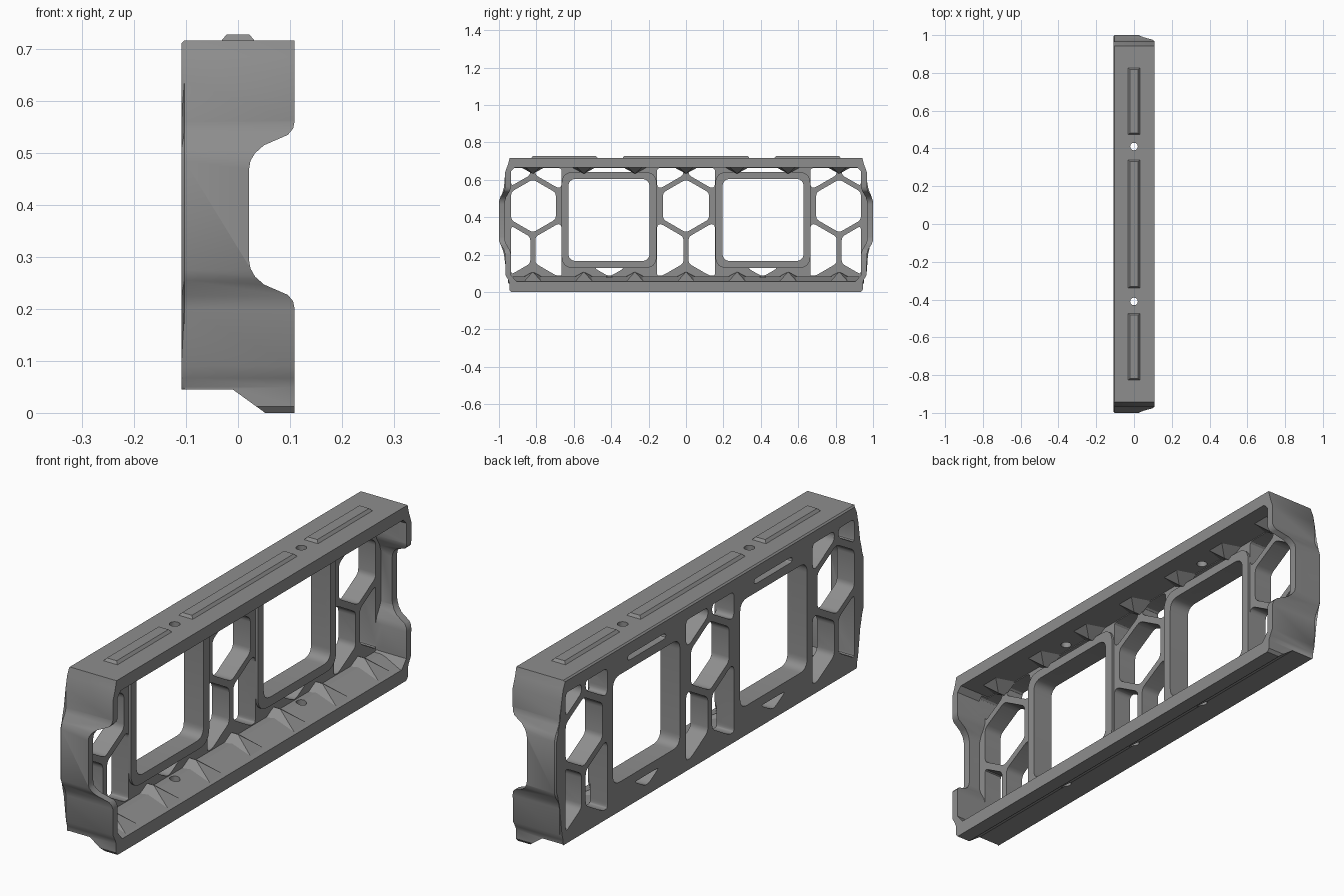
import bpy, bmesh, math
from mathutils import Vector

if "Cube" in bpy.data.objects:
    bpy.data.objects.remove(bpy.data.objects["Cube"])

grey = bpy.data.materials.new("grey")
grey.diffuse_color = (0.27, 0.27, 0.27, 1)
grey.use_nodes = True
grey.node_tree.nodes["Principled BSDF"].inputs["Base Color"].default_value = grey.diffuse_color
XB, XF, WEB = -0.109, 0.109, -0.03      # back face, front face, web front
PITCH = 0.273                           # honeycomb spacing


def add(name, bm):
    bmesh.ops.recalc_face_normals(bm, faces=bm.faces)
    me = bpy.data.meshes.new(name)
    bm.to_mesh(me)
    bm.free()
    ob = bpy.data.objects.new(name, me)
    bpy.context.collection.objects.link(ob)
    me.materials.append(grey)
    return ob


def prism(bm, pts, axis, a, b):
    """Extrude a 2D outline along x (points are y,z), y (x,z) or z (x,y)."""
    place = {'x': lambda p, t: (t, p[0], p[1]),
             'y': lambda p, t: (p[0], t, p[1]),
             'z': lambda p, t: (p[0], p[1], t)}[axis]
    lo = [bm.verts.new(place(p, a)) for p in pts]
    hi = [bm.verts.new(place(p, b)) for p in pts]
    caps = [bm.faces.new(lo), bm.faces.new(hi)]
    n = len(pts)
    for i in range(n):
        bm.faces.new((lo[i], lo[(i + 1) % n], hi[(i + 1) % n], hi[i]))
    return caps


def solid(name, pts, axis, a, b):
    bm = bmesh.new()
    prism(bm, pts, axis, a, b)
    return add(name, bm)


def mirrored(half):
    return half + [(-y, z) for y, z in reversed(half)]


def rounded(pts, r, steps=3):
    """Round the corners of a convex outline."""
    out, n = [], len(pts)
    for i in range(n):
        p = Vector(pts[i])
        d0, d1 = Vector(pts[i - 1]) - p, Vector(pts[(i + 1) % n]) - p
        a = p + d0.normalized() * min(r, d0.length * 0.45)
        b = p + d1.normalized() * min(r, d1.length * 0.45)
        for k in range(steps + 1):
            t = k / steps
            q = a * (1 - t) ** 2 + p * 2 * t * (1 - t) + b * t * t
            out.append((q.x, q.y))
    return out


def rect(cy, cz, hy, hz):
    return [(cy - hy, cz - hz), (cy + hy, cz - hz), (cy + hy, cz + hz), (cy - hy, cz + hz)]


def clip(pts, axis, limit, sign):
    """Keep the part of an outline where sign * coordinate < sign * limit."""
    out = []
    for p, q in zip(pts, pts[1:] + pts[:1]):
        dp, dq = sign * (limit - p[axis]), sign * (limit - q[axis])
        if dp > 0:
            out.append(p)
        if dp * dq < 0:
            t = dp / (dp - dq)
            out.append((p[0] + (q[0] - p[0]) * t, p[1] + (q[1] - p[1]) * t))
    return out


def cut(ob, cutters):
    for c in cutters:
        m = ob.modifiers.new("cut", 'BOOLEAN')
        m.object, m.solver = c, 'EXACT'
    bpy.context.view_layer.update()
    me = bpy.data.meshes.new_from_object(ob.evaluated_get(bpy.context.evaluated_depsgraph_get()))
    ob.modifiers.clear()
    ob.data = me


def smooth(ob):
    bpy.ops.object.select_all(action='DESELECT')
    ob.select_set(True)
    bpy.context.view_layer.objects.active = ob
    bpy.ops.object.shade_smooth_by_angle(angle=math.radians(32))


# Frame block with bulged ends and a small chamfer round the back
outer = [(0.935, 0), (0.945, 0.012), (0.945, 0.05), (0.952, 0.067), (0.965, 0.09),
         (0.967, 0.2), (0.973, 0.225), (0.992, 0.255), (1, 0.275), (1, 0.485),
         (0.992, 0.51), (0.973, 0.54), (0.967, 0.56), (0.967, 0.64), (0.951, 0.685),
         (0.943, 0.717)]
bm = bmesh.new()
back = prism(bm, mirrored(outer), 'x', XB, XF)[0]
bmesh.ops.bevel(bm, geom=list(back.edges), offset=0.006, segments=1, affect='EDGES')
frame = add("frame", bm)

# Cavity in front of the web
inner = [(0.905, 0.055), (0.935, 0.09), (0.935, 0.2), (0.942, 0.225), (0.96, 0.255),
         (0.968, 0.275), (0.968, 0.485), (0.96, 0.51), (0.942, 0.54), (0.935, 0.56),
         (0.935, 0.645), (0.915, 0.666)]
cavity = solid("cavity_cutter", mirrored(inner), 'x', WEB, 0.3)

# Underside step and the recess in both end walls
step = solid("step_cutter", [(-0.3, -0.2), (-0.3, 0.045), (-0.01, 0.045),
                             (0.051, 0.001), (0.051, -0.2)], 'y', -1.2, 1.2)
recess = solid("recess_cutter", [
    (0.3, 0.2), (0.109, 0.2), (0.106, 0.215), (0.096, 0.227), (0.05, 0.247),
    (0.033, 0.262), (0.024, 0.278), (0.021, 0.295), (0.021, 0.468), (0.024, 0.485),
    (0.033, 0.5), (0.05, 0.515), (0.096, 0.535), (0.106, 0.547), (0.109, 0.562),
    (0.3, 0.562)], 'y', -1.2, 1.2)

# Honeycomb openings, trimmed by the border and the two window rims
bm = bmesh.new()
R = 0.123 / math.cos(math.pi / 6)
for row, zc in enumerate((0.2235, 0.46, 0.6965)):
    cols = (0, 3, -3) if row == 1 else (0.5, 1.5, 2.5, 3.5, -0.5, -1.5, -2.5, -3.5)
    for c in cols:
        s = 1 if c >= 0 else -1
        k = abs(c)
        y = k * PITCH
        pts = [(y + R * math.sin(a * math.pi / 3), zc + R * math.cos(a * math.pi / 3))
               for a in range(6)]
        pts = clip(pts, 1, 0.088, -1)
        pts = clip(pts, 1, 0.663, 1)
        pts = clip(pts, 0, 0.935, 1)
        if k == 0.5:
            pts = clip(pts, 0, 0.155, 1)
        if k == 1.5:
            pts = clip(pts, 1, 0.128, 1) if row == 0 else clip(pts, 1, 0.641, -1)
        if k == 2.5:
            pts = clip(pts, 0, 0.665, -1)
        prism(bm, rounded([(s * p[0], p[1]) for p in pts], 0.018), 'x', -0.3, 0.0)
cells = add("cell_cutter", bm)

# Two large rounded windows
bm = bmesh.new()
for s in (-1, 1):
    prism(bm, rounded(rect(s * 0.412, 0.385, 0.217, 0.22), 0.045, 6), 'x', -0.3, 0.05)
windows = add("window_cutter", bm)

# Bolt holes through the top and bottom bars
bm = bmesh.new()
circle = [(0.02 * math.cos(a * math.pi / 12), 0.02 * math.sin(a * math.pi / 12)) for a in range(24)]
for y, z0, z1 in ((-0.41, 0.64, 0.8), (0.41, 0.64, 0.8), (0, -0.1, 0.14),
                  (-0.41, -0.1, 0.11), (0.41, -0.1, 0.11)):
    prism(bm, [(px, py + y) for px, py in circle], 'z', z0, z1)
bolts = add("bolt_cutter", bm)

cut(frame, [cavity, step, recess, cells, windows, bolts])

# Raised rims round the windows
for s, side in ((-1, "front"), (1, "rear")):
    rim = solid(side + "_window_rim", rounded(rect(s * 0.411, 0.385, 0.254, 0.257), 0.065, 6),
                'x', WEB - 0.01, WEB + 0.01)
    cut(rim, [windows])
    smooth(rim)

# Sloping floor behind the bottom lip
floor = solid("floor_ramp", [(WEB - 0.005, 0.05), (0.1, 0.05), (0.1, 0.055),
                             (0.0, 0.084), (WEB - 0.005, 0.084)], 'y', -0.925, 0.925)
cut(floor, [bolts])

# Tapered gussets along the floor and the underside of the top bar
for name, base, ridge, half, tip in (("floor_gussets", 0.065, 0.108, 0.08, 0.1),
                                     ("top_gussets", 0.67, 0.632, 0.07, 0.05)):
    bm = bmesh.new()
    end = 0.054 if base < 0.3 else 0.67
    for k in range(-3, 4):
        if k == 0 and base < 0.3:
            tip_x = 0.095
        else:
            tip_x = tip
        y = k * PITCH
        v = [bm.verts.new(p) for p in ((WEB - 0.005, y - half, base), (WEB - 0.005, y + half, base),
                                       (WEB - 0.005, y, ridge), (0.0, y, ridge),
                                       (tip_x, y - half * 0.6, end), (tip_x, y + half * 0.6, end))]
        for f in ((0, 1, 2), (0, 2, 3, 4), (1, 5, 3, 2), (3, 5, 4), (0, 4, 5, 1)):
            bm.faces.new([v[i] for i in f])
    add(name, bm)

# Chamfered pads on the top
for name, y0, y1 in (("front_pad", -0.828, -0.472), ("middle_pad", -0.34, 0.34),
                     ("rear_pad", 0.472, 0.828)):
    bm = bmesh.new()
    cap = prism(bm, [(-0.033, y0), (0.033, y0), (0.033, y1), (-0.033, y1)], 'z', 0.715, 0.728)[1]
    for v in cap.verts:
        v.co.x *= 0.67
        v.co.y += 0.01 if v.co.y == min(w.co.y for w in cap.verts) else -0.01
    add(name, bm)

smooth(frame)
for c in (cavity, step, recess, cells, windows, bolts):
    bpy.data.objects.remove(c)
